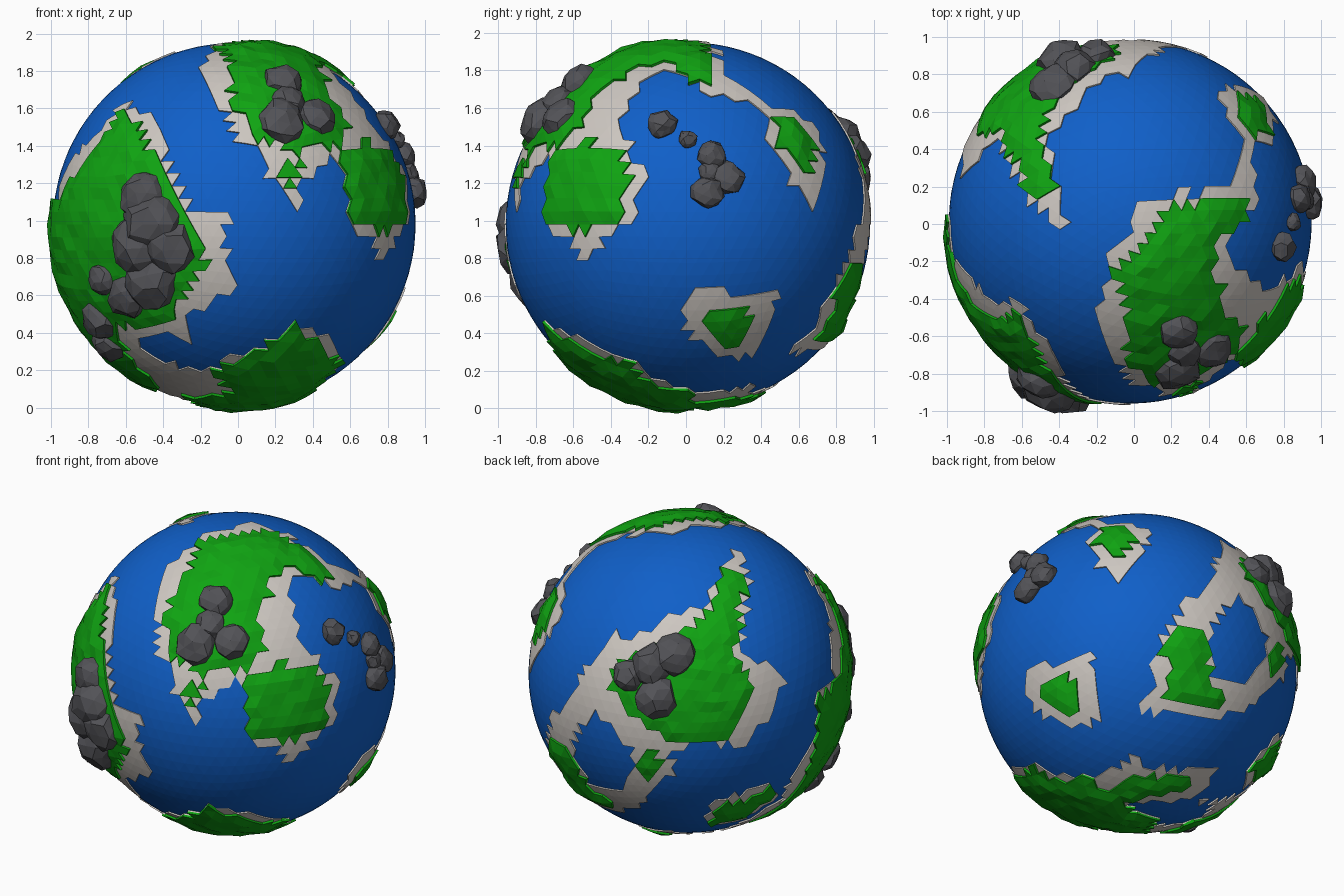
import bpy, bmesh, math, random
from mathutils import Vector, Matrix

random.seed(4)
if "Cube" in bpy.data.objects:
    bpy.data.objects.remove(bpy.data.objects["Cube"], do_unlink=True)

RADIUS = 0.97
CENTER = Vector((-0.02, 0.01, 0.98))


def material(name, color):
    mat = bpy.data.materials.new(name)
    mat.use_nodes = True
    mat.diffuse_color = (*color, 1)
    mat.node_tree.nodes["Principled BSDF"].inputs["Base Color"].default_value = (*color, 1)
    return mat


water = material("ocean blue", (0.005, 0.115, 0.58))
sand = material("pale sand", (0.62, 0.58, 0.54))
grass = material("grass green", (0.005, 0.37, 0.006))
stone = material("dark stone", (0.085, 0.085, 0.095))


# Projection directions: outlines are drawn flat and cast onto the globe
def direction(turn, tilt):
    a, e = math.radians(turn), math.radians(tilt)
    ahead = Vector((math.sin(a), -math.cos(a), 0))
    right = Vector((math.cos(a), math.sin(a), 0))
    toward = ahead * math.cos(e) + Vector((0, 0, math.sin(e)))
    return right, toward.cross(right), toward


FRONT, EAST, TOP = direction(0, 0), direction(90, 0), direction(0, 90)
BACK_LEFT, BACK_LOW = direction(215, 25), direction(140, -34)

beaches, lakes, meadows = [], [], []


def outline(group, view, *points):
    group.append((view, points))


def inside(point, group):
    """True when the point falls inside any outline of the group."""
    for (right, up, toward), pts in group:
        if point.dot(toward) <= 0:
            continue
        u, v = point.dot(right) * 100, point.dot(up) * 100
        hit = False
        for (ax, ay), (bx, by) in zip(pts, pts[1:] + pts[:1]):
            if (ay > v) != (by > v) and u < (bx - ax) * (v - ay) / (by - ay) + ax:
                hit = not hit
        if hit:
            return True
    return False


# Western continent, running down to the south
outline(beaches, FRONT, (-59, 65), (-42, 56), (-35, 45), (-37, 36), (-24, 8), (-1, 8), (-6, -8),
        (3, -35), (-26, -48), (-22, -65), (-40, -56), (-54, -64), (-37, -73), (-12, -80), (-2, -68),
        (17, -70), (47, -60), (59, -72), (35, -91), (0, -102), (-102, -102), (-102, 5), (-93, 16),
        (-82, 32), (-70, 52))
outline(beaches, BACK_LEFT, (78, 58), (84, 45), (88, 15), (88, -4), (81, -25), (75, -43),
        (65, -58), (57, -76), (110, -76), (110, 58))
outline(meadows, FRONT, (-60, 59), (-50, 51), (-42, 35), (-37, 25), (-26, 8), (-14, -20), (-29, -40),
        (-34, -52), (-62, -54), (-57, -67), (-40, -86), (-70, -100), (-102, -60), (-102, 5),
        (-85, 21), (-69, 45))
outline(meadows, BACK_LEFT, (92, 40), (92, 0), (86, -22), (80, -45), (70, -62), (110, -62), (110, 40))
outline(meadows, FRONT, (-26, -91), (6, -88), (9, -80), (22, -78), (35, -68), (49, -67), (56, -73),
        (40, -90), (19, -97), (-13, -97))

# Northern continent, its lower tip and its north-east arm
outline(beaches, TOP, (1, 12), (21, 13), (26, 20), (32, 14), (56, 21), (61, 44), (50, 70), (60, 72),
        (72, 65), (77, 52), (74, 43), (65, 40), (66, 10), (53, -7), (49, -23), (55, -34), (50, -50),
        (61, -66), (37, -87), (16, -87), (-1, -84), (-10, -68), (-19, -50), (-12, -38), (-11, -18),
        (2, -4))
outline(beaches, FRONT, (-10, 96), (-19, 83), (-6, 70), (3, 43), (15, 40), (17, 27), (27, 19), (35, 6),
        (36, 24), (36, 35), (51, 42), (63, 40), (77, 48), (65, 64), (57, 75), (47, 87))
outline(beaches, EAST, (43, 61), (50, 63), (68, 51), (71, 40), (67, 20), (53, 21), (52, 32), (42, 44))
outline(meadows, TOP, (20, 9), (61, 12), (62, 0), (45, -10), (43, -26), (49, -34), (45, -52), (61, -55),
        (56, -68), (32, -84), (10, -83), (-1, -74), (-2, -42), (-9, -26), (5, -15), (16, 4))
outline(meadows, FRONT, (-5, 92), (1, 80), (3, 69), (11, 61), (8, 46), (22, 43), (35, 47), (61, 49),
        (55, 60), (47, 72), (40, 85))
outline(meadows, FRONT, (22, 31), (36, 34), (35, 28), (29, 20), (23, 25))
outline(meadows, EAST, (47, 59), (68, 45), (63, 24), (47, 43))

# South-east land next to the northern continent
outline(beaches, EAST, (-68, 48), (-41, 48), (-30, 45), (-31, 35), (-20, 25), (-28, 11), (-30, 0),
        (-44, -8), (-56, -20), (-63, -5), (-76, -4), (-75, 19), (-72, 35))
outline(meadows, EAST, (-70, 37), (-50, 45), (-47, 38), (-35, 37), (-30, 24), (-37, 13), (-34, 4),
        (-47, 0), (-53, -5), (-74, 2), (-74, 24))

# Lone eastern island
outline(beaches, EAST, (-4, -40), (5, -33), (21, -33), (22, -39), (49, -35), (43, -51), (36, -70),
        (16, -71), (-2, -56))
outline(meadows, EAST, (8, -44), (30, -42), (34, -53), (25, -64), (16, -62), (8, -55))

# Back continent with its inland sea
outline(beaches, BACK_LEFT, (31, 77), (20, 62), (10, 41), (-17, 31), (-29, 20), (-50, 9), (-59, -4),
        (-68, -16), (-83, -25), (-80, -50), (-53, -76), (-31, -81), (-17, -65), (-8, -61), (-10, -49),
        (1, -43), (22, -42), (34, -45), (49, -25), (59, -6), (46, 8), (31, 11), (34, 29), (38, 55))
outline(beaches, BACK_LOW, (52, 80), (44, 62), (28, 44), (19, 32), (7, 14), (10, 1), (0, -19), (16, -16),
        (31, -18), (46, -23), (67, -13), (88, -1), (91, 20), (70, 70))
outline(lakes, BACK_LOW, (43, 29), (50, 41), (61, 50), (70, 44), (78, 26), (76, 11), (61, -4), (46, 5))
outline(meadows, BACK_LEFT, (19, 62), (35, 60), (37, 50), (28, 41), (33, 30), (26, 14), (37, -1),
        (38, -16), (28, -37), (-5, -43), (-23, -31), (-35, -25), (-49, -4), (-38, 11), (-14, 20),
        (1, 26), (16, 41))
outline(meadows, BACK_LEFT, (-29, -49), (-20, -47), (-14, -55), (-22, -65), (-31, -57))
outline(meadows, BACK_LOW, (19, 31), (40, 33), (42, 20), (46, -4), (52, -9), (46, -18), (34, -13),
        (14, -10), (20, 11), (14, 20))

# Southern land with its polar sea, and the small island beside it
outline(beaches, BACK_LOW, (-77, -55), (-47, -58), (-23, -58), (0, -44), (5, -52), (46, -55), (44, -63),
        (34, -73), (46, -76), (64, -72), (60, -100), (-60, -100))
outline(lakes, BACK_LOW, (-12, -82), (-5, -74), (34, -73), (46, -78), (40, -87), (19, -91), (-8, -89))
outline(meadows, BACK_LOW, (-71, -58), (-53, -64), (-29, -70), (-17, -79), (-20, -89), (-35, -95), (-75, -75))
outline(meadows, BACK_LOW, (-17, -67), (-8, -57), (34, -57), (28, -67), (-11, -73))
outline(beaches, BACK_LOW, (64, -67), (70, -50), (84, -36), (90, -45), (76, -66))
outline(meadows, BACK_LOW, (70, -61), (68, -54), (84, -40), (82, -55), (78, -62))


def finish(name, bm, mat):
    mesh = bpy.data.meshes.new(name)
    bmesh.ops.recalc_face_normals(bm, faces=bm.faces)
    bm.to_mesh(mesh)
    bm.free()
    mesh.materials.append(mat)
    obj = bpy.data.objects.new(name, mesh)
    obj.location = CENTER
    bpy.context.collection.objects.link(obj)
    return obj


def globe():
    bm = bmesh.new()
    bmesh.ops.create_icosphere(bm, subdivisions=5, radius=RADIUS)
    return bm


def land_layer(name, mat, keep, rim, bump):
    """Keep the chosen globe faces and raise them into a thick layer."""
    bm = globe()
    drop = [f for f in bm.faces if not keep(f.calc_center_median())]
    bmesh.ops.delete(bm, geom=drop, context="FACES")
    border = {v.index for v in bm.verts if v.is_boundary}
    bm.verts.index_update()
    border = [v.co.copy().freeze() for v in bm.verts if v.is_boundary]
    edge_points = set(border)
    raised = bmesh.ops.extrude_face_region(bm, geom=bm.faces[:], use_keep_orig=True)["geom"]
    for v in [g for g in raised if isinstance(g, bmesh.types.BMVert)]:
        on_rim = v.co.copy().freeze() in edge_points
        lift = rim + (0 if on_rim else random.uniform(0.2, 1) * bump)
        v.co *= 1 + lift
    return finish(name, bm, mat)


# Ocean, beaches and grassland
finish("ocean", globe(), water)
land_layer("beaches", sand, lambda p: inside(p, meadows) or
           (inside(p, beaches) and not inside(p, lakes)), 0.009, 0)
land_layer("grassland", grass, lambda p: inside(p, meadows), 0.023, 0.02)


# Mountains: clusters of faceted, flattened boulders
def mountain(name, view, *lumps):
    bm = bmesh.new()
    right, up, toward = view
    for u, v, size in lumps:
        u, v, size = u / 100, v / 100, size / 100
        depth = math.sqrt(max(0, 1.03 - u * u - v * v))
        spot = (right * u + up * v + toward * depth).normalized()
        turn = spot.to_track_quat("Z", "Y").to_matrix().to_4x4()
        place = Matrix.Translation(spot * (RADIUS + 0.015)) @ turn @ Matrix.Diagonal((size, size, size * 0.75, 1))
        rock = bmesh.ops.create_icosphere(bm, subdivisions=2, radius=1)["verts"]
        for vert in rock:
            vert.co = place @ (vert.co * random.uniform(0.88, 1.14))
    finish(name, bm, stone)


mountain("northern_mountain", FRONT, (27, 78, 11), (30, 66, 10), (26, 56, 13), (45, 58, 11))
mountain("western_mountain", FRONT, (-50, 16, 13), (-45, 0, 17), (-36, -13, 14), (-53, -12, 16),
         (-45, -32, 15), (-58, -40, 12), (-72, -30, 9), (-74, -53, 11), (-69, -66, 10))
mountain("back_mountain", BACK_LEFT, (-8, 11, 13), (-23, 5, 13), (-37, -1, 10), (-20, -15, 13))
mountain("eastern_rocks", EAST, (-14, 55, 8), (0, 47, 5), (13, 38, 8), (12, 29, 6), (22, 25, 9), (11, 18, 9))
